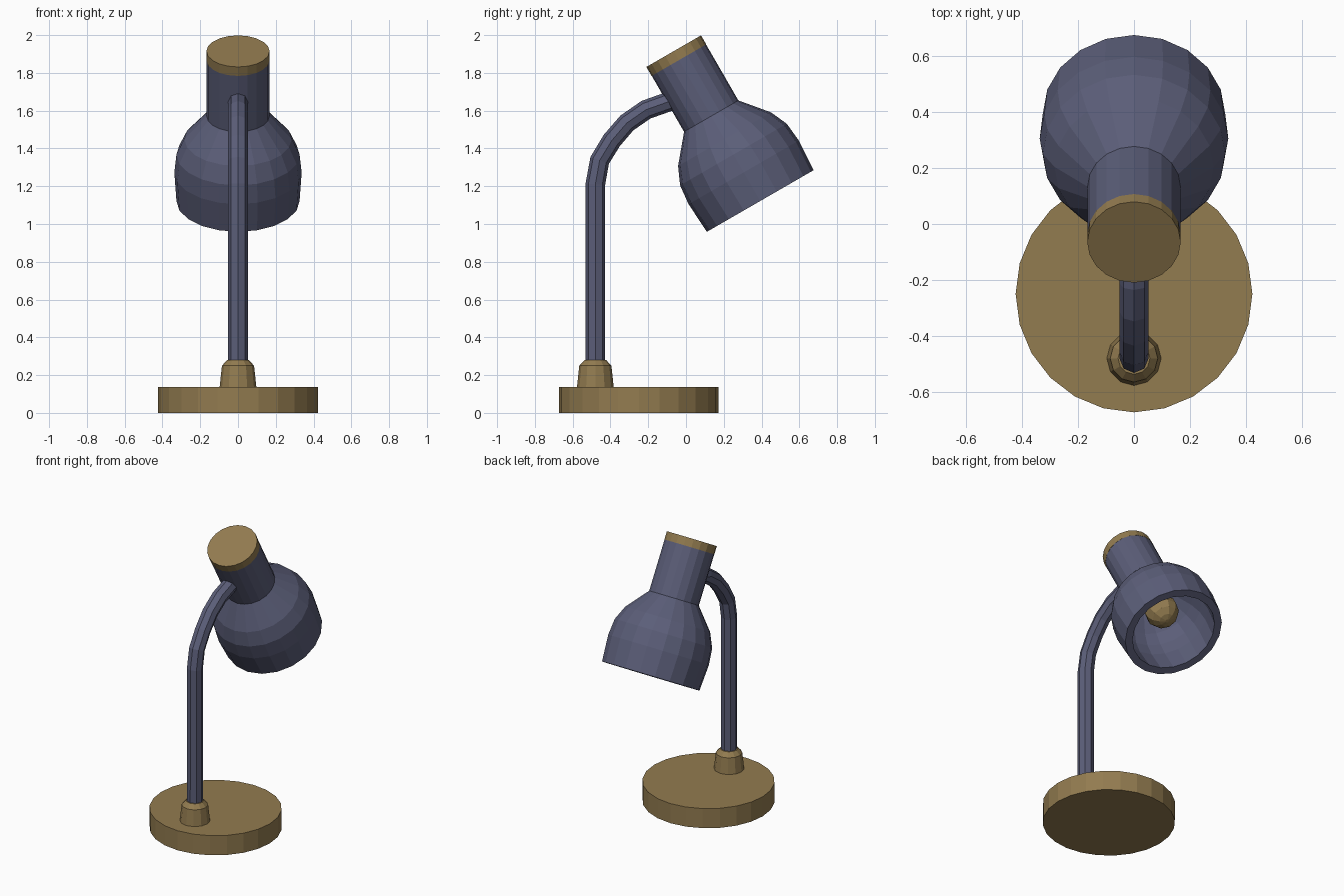
import bpy, bmesh, math
from mathutils import Vector, Matrix

if "Cube" in bpy.data.objects:
    bpy.data.objects.remove(bpy.data.objects["Cube"])


def material(name, color):
    m = bpy.data.materials.new(name)
    m.diffuse_color = (*color, 1)
    m.use_nodes = True
    m.node_tree.nodes["Principled BSDF"].inputs["Base Color"].default_value = m.diffuse_color
    return m


BRASS = material("brass", (0.29, 0.20, 0.08))
SLATE = material("slate blue", (0.105, 0.112, 0.19))


def finish(name, bm, mat):
    bmesh.ops.remove_doubles(bm, verts=bm.verts, dist=1e-5)
    bmesh.ops.recalc_face_normals(bm, faces=bm.faces)
    mesh = bpy.data.meshes.new(name)
    bm.to_mesh(mesh)
    bm.free()
    mesh.materials.append(mat)
    ob = bpy.data.objects.new(name, mesh)
    bpy.context.collection.objects.link(ob)
    return ob


def skin(name, rings, mat):
    """Join rings of points with quads and cap both ends."""
    bm = bmesh.new()
    vs = [[bm.verts.new(p) for p in ring] for ring in rings]
    n = len(vs[0])
    for a, b in zip(vs, vs[1:]):
        for i in range(n):
            j = (i + 1) % n
            bm.faces.new((a[i], a[j], b[j], b[i]))
    bm.faces.new(vs[0])
    bm.faces.new(vs[-1])
    return finish(name, bm, mat)


def lathe(name, profile, sides, mat, frame):
    """Turn (radius, height) points about the local z of frame."""
    rings = []
    for r, h in profile:
        angles = [2 * math.pi * i / sides for i in range(sides)]
        rings.append([frame @ Vector((r * math.cos(a), r * math.sin(a), h)) for a in angles])
    return skin(name, rings, mat)


# Base and pole collar
lathe("base", [(0.423, 0), (0.423, 0.138)], 24, BRASS, Matrix.Translation((0, -0.25, 0)))
lathe("pole_collar", [(0.098, 0.13), (0.085, 0.25), (0.057, 0.28)], 12, BRASS,
      Matrix.Translation((0, -0.48, 0)))

# Bent pole: an octagon swept along a path in the y-z plane
path = [Vector((0, y, z)) for y, z in
        [(-0.48, 0.2), (-0.48, 1.21), (-0.457, 1.337), (-0.393, 1.442),
         (-0.313, 1.535), (-0.212, 1.605), (-0.085, 1.65), (0.0, 1.675)]]
rings = []
for i, p in enumerate(path):
    d_in = (p - path[max(i - 1, 0)]).normalized()
    d_out = (path[min(i + 1, len(path) - 1)] - p).normalized()
    t = (d_in + d_out).normalized()
    side = Vector((1, 0, 0))
    up = t.cross(side)
    rings.append([p + 0.052 * (math.cos(k * math.pi / 4) * side + math.sin(k * math.pi / 4) * up)
                  for k in range(8)])
skin("pole", rings, SLATE)

# Head frame: local z runs from the cap down towards the opening, tilted 30 degrees
head = Matrix.Translation((0, -0.065, 1.915)) @ Matrix.Rotation(math.radians(-150), 4, 'X')
if (head.to_3x3() @ Vector((0, 0, 1))).y < 0:
    head = Matrix.Translation((0, -0.065, 1.915)) @ Matrix.Rotation(math.radians(150), 4, 'X')

lathe("head_cap", [(0.167, 0), (0.167, 0.055)], 20, BRASS, head)

# Neck and hollow shade in one shell, outside then inside
lathe("shade", [(0.166, 0.055), (0.166, 0.397), (0.284, 0.538), (0.326, 0.632),
                (0.337, 0.741), (0.326, 0.916), (0.277, 0.916), (0.289, 0.745),
                (0.280, 0.655), (0.247, 0.575), (0.125, 0.43)], 20, SLATE, head)

# Bulb: round end on a short stem
bulb = [(0.05, 0.42), (0.05, 0.58)]
for k in range(2, 7):
    a = math.pi * k / 7
    bulb.append((0.11 * math.sin(a), 0.68 - 0.11 * math.cos(a)))
bulb.append((0.012, 0.79))
lathe("bulb", bulb, 10, BRASS, head)
